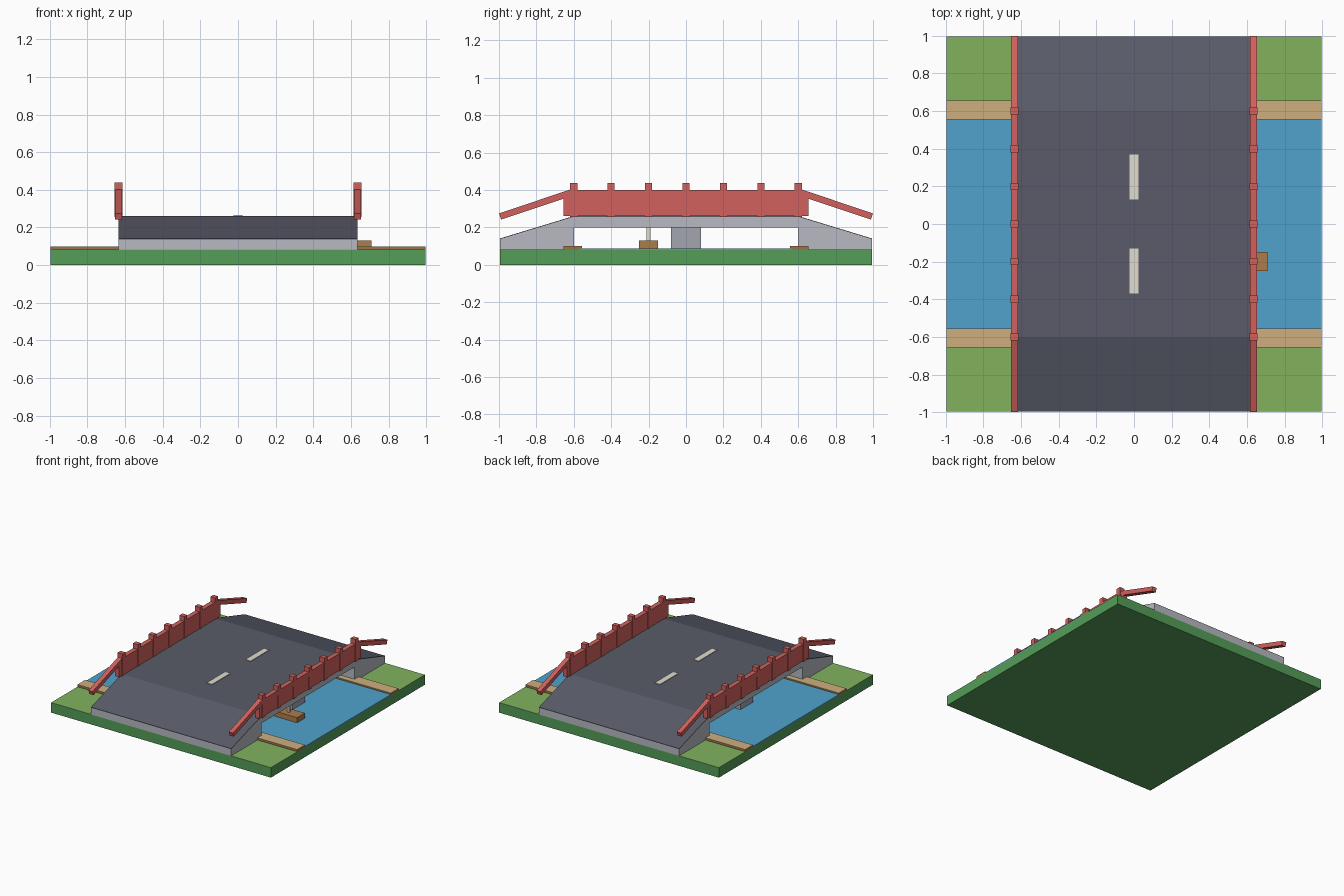
import bpy
import math

if "Cube" in bpy.data.objects:
    bpy.data.objects.remove(bpy.data.objects["Cube"])


def material(name, r, g, b):
    m = bpy.data.materials.new(name)
    m.diffuse_color = (r, g, b, 1)
    m.use_nodes = True
    m.node_tree.nodes["Principled BSDF"].inputs["Base Color"].default_value = m.diffuse_color
    return m


GREEN = material("base_green", 0.09, 0.34, 0.10)
GRASS = material("grass_green", 0.22, 0.45, 0.11)
WATER = material("water_blue", 0.08, 0.36, 0.60)
SAND = material("sand", 0.62, 0.43, 0.21)
SOIL = material("soil", 0.33, 0.17, 0.06)
CONCRETE = material("concrete", 0.48, 0.49, 0.54)
PIER = material("pier_grey", 0.36, 0.38, 0.43)
ASPHALT = material("asphalt", 0.10, 0.105, 0.14)
PAINT = material("road_paint", 0.75, 0.72, 0.62)
RED = material("railing_red", 0.64, 0.12, 0.11)
WOOD = material("wood", 0.42, 0.20, 0.07)


def mesh_object(name, verts, faces, mat):
    me = bpy.data.meshes.new(name)
    me.from_pydata(verts, [], faces)
    me.materials.append(mat)
    ob = bpy.data.objects.new(name, me)
    bpy.context.collection.objects.link(ob)
    return ob


def prism(name, profile, x0, x1, mat):
    """Extrude a (y, z) outline, given counter-clockwise, along x."""
    n = len(profile)
    verts = [(x, y, z) for x in (x0, x1) for y, z in profile]
    faces = [tuple(reversed(range(n))), tuple(range(n, 2 * n))]
    faces += [(i, (i + 1) % n, n + (i + 1) % n, n + i) for i in range(n)]
    return mesh_object(name, verts, faces, mat)


def box(name, x0, x1, y0, y1, z0, z1, mat):
    return prism(name, [(y0, z0), (y1, z0), (y1, z1), (y0, z1)], x0, x1, mat)


E = 0.995   # half size of the ground
W = 0.635   # half width of the bridge

# Ground, water, banks and grass
box("ground_base", -E, E, -E, E, 0, 0.08, GREEN)
box("water", -E, E, -0.57, 0.57, 0.078, 0.088, WATER)
for side, s in (("front", -1), ("back", 1)):
    a, b = sorted((s * 0.555, s * 0.655))
    box(f"{side}_bank", -E, E, a, b, 0.078, 0.097, SOIL)
    box(f"{side}_bank_sand", -E, E, a, b, 0.097, 0.10, SAND)
    a, b = sorted((s * 0.655, s * E))
    box(f"{side}_grass", -E, E, a, b, 0.079, 0.082, GRASS)

# Bridge body: two ramps joined by the deck
prism("bridge_body", [(-E, 0.08), (-0.6, 0.08), (-0.6, 0.20), (0.6, 0.20),
                      (0.6, 0.08), (E, 0.08), (E, 0.137), (0.6, 0.257),
                      (-0.6, 0.257), (-E, 0.137)], -W, W, CONCRETE)
box("pier", -0.55, 0.55, -0.08, 0.08, 0.08, 0.20, PIER)

# Road surface and centre dashes
prism("road", [(-E, 0.137), (-0.6, 0.257), (0.6, 0.257), (E, 0.137),
               (E, 0.141), (0.6, 0.261), (-0.6, 0.261), (-E, 0.141)],
      -W, W, ASPHALT)
for i, y in enumerate((-0.25, 0.25)):
    box(f"road_dash_{i + 1}", -0.024, 0.024, y - 0.12, y + 0.12,
        0.259, 0.266, PAINT)

# Railings: panel, top rail, posts and sloping end rails
for side, s in (("left", -1), ("right", 1)):
    x = s * W
    box(f"{side}_railing_panel", x - 0.018, x + 0.018, -0.655, 0.655,
        0.26, 0.37, RED)
    box(f"{side}_top_rail", x - 0.019, x + 0.019, -0.61, 0.61,
        0.36, 0.40, RED)
    for i in range(7):
        y = -0.6 + 0.2 * i
        box(f"{side}_post_{i + 1}", x - 0.022, x + 0.022,
            y - 0.019, y + 0.019, 0.255, 0.438, RED)
    for end, e in (("front", -1), ("back", 1)):
        ob = box(f"{side}_{end}_end_rail", -0.019, 0.019,
                 -0.215, 0.215, -0.0175, 0.0175, RED)
        ob.location = (x, e * 0.79, 0.327)
        ob.rotation_euler.x = -e * math.atan(0.335)

# Small boat with a mast under the right edge of the deck
box("boat_hull", 0.49, 0.71, -0.25, -0.15, 0.085, 0.13, WOOD)
box("boat_mast", 0.59, 0.61, -0.21, -0.19, 0.13, 0.21, PAINT)
